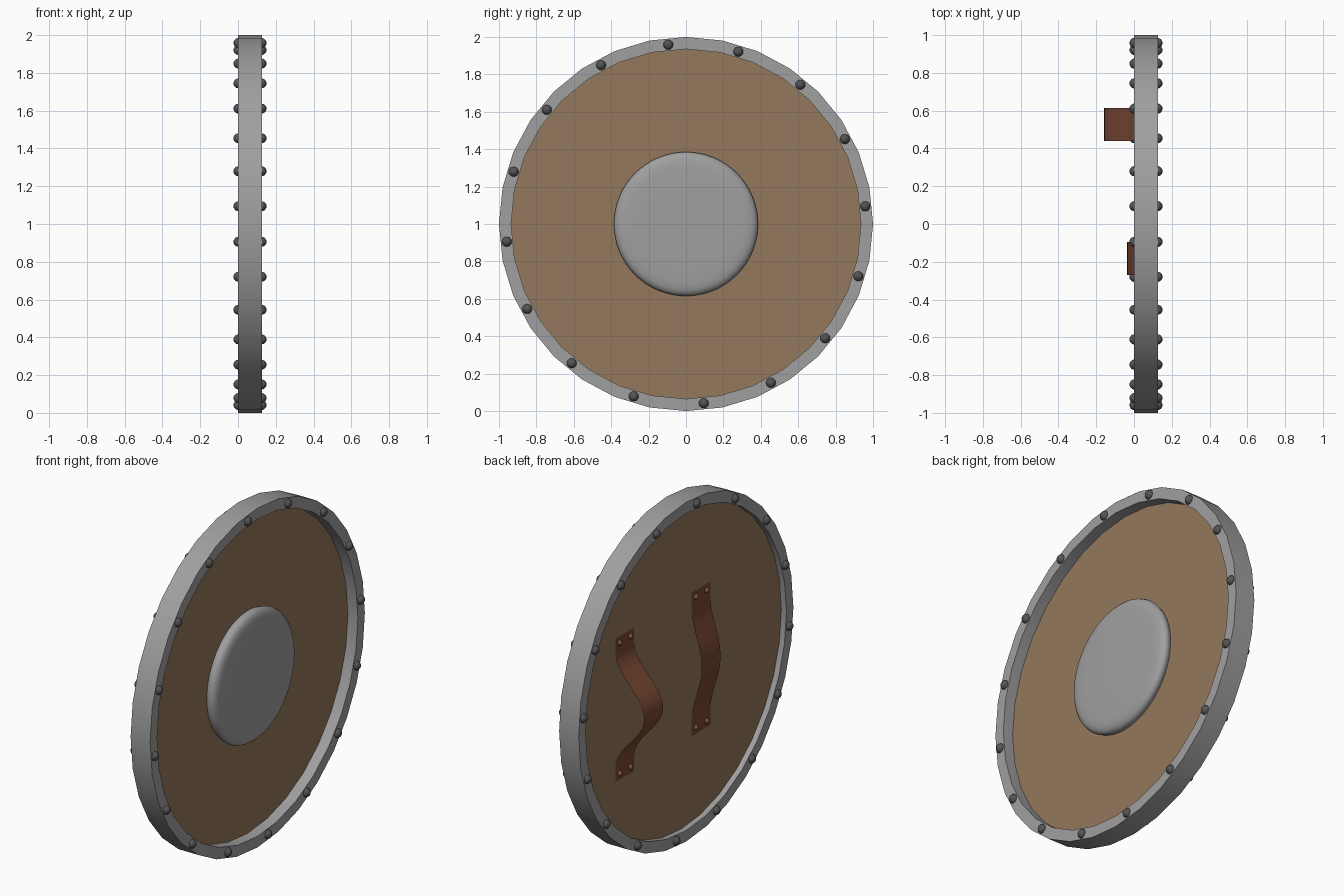
import bpy, bmesh, math
from mathutils import Matrix, Vector

if "Cube" in bpy.data.objects:
    bpy.data.objects.remove(bpy.data.objects["Cube"])


def material(name, rgb):
    m = bpy.data.materials.new(name)
    m.diffuse_color = (*rgb, 1)
    m.use_nodes = True
    m.node_tree.nodes["Principled BSDF"].inputs["Base Color"].default_value = m.diffuse_color
    return m


STEEL = material("steel grey", (0.35, 0.35, 0.35))
WOOD = material("wood brown", (0.30, 0.19, 0.11))
DARK = material("dark iron", (0.09, 0.09, 0.09))
LEATHER = material("leather brown", (0.19, 0.065, 0.033))
COPPER = material("copper stud", (0.22, 0.09, 0.05))


def finish(bm, name, mat, angle=35, normals=True):
    # smooth shading with sharp edges kept above the given angle
    if normals:
        bmesh.ops.recalc_face_normals(bm, faces=bm.faces)
    for f in bm.faces:
        f.smooth = True
    for e in bm.edges:
        e.smooth = e.calc_face_angle(0) < math.radians(angle)
    me = bpy.data.meshes.new(name)
    bm.to_mesh(me)
    bm.free()
    me.materials.append(mat)
    ob = bpy.data.objects.new(name, me)
    bpy.context.collection.objects.link(ob)
    return ob


def lathe(name, profile, segs, mat, closed=False):
    # spin (radius, x) points around the x axis through z = 1
    bm = bmesh.new()
    rings = []
    for r, x in profile:
        ring = []
        for i in range(segs):
            a = 2 * math.pi * i / segs
            ring.append(bm.verts.new((x, r * math.sin(a), 1 + r * math.cos(a))))
        rings.append(ring)
    pairs = list(zip(rings, rings[1:]))
    if closed:
        pairs.append((rings[-1], rings[0]))
    else:
        bm.faces.new(rings[0])
        bm.faces.new(rings[-1])
    for p, q in pairs:
        for i in range(segs):
            j = (i + 1) % segs
            bm.faces.new((p[i], p[j], q[j], q[i]))
    return finish(bm, name, mat)


def studs(name, points, radius, mat):
    bm = bmesh.new()
    for p in points:
        m = Matrix.Translation(Vector(p)) @ Matrix.Rotation(math.pi / 2, 4, 'Y')
        bmesh.ops.create_uvsphere(bm, u_segments=14, v_segments=10,
                                  radius=radius, matrix=m)
    return finish(bm, name, mat, 60)


BACK, FRONT, THICK = 0.033, 0.062, 0.127

# Metal rim, wooden board and rounded central boss
lathe("rim", [(1, 0), (1, THICK), (0.935, THICK), (0.935, 0)], 32, STEEL, True)
lathe("board", [(0.94, BACK), (0.94, FRONT)], 32, WOOD)
lathe("boss", [(0.375, FRONT - 0.01), (0.383, 0.075), (0.385, 0.085), (0.38, 0.099),
               (0.368, 0.110), (0.35, 0.117), (0.32, 0.121), (0.25, 0.123),
               (0.12, 0.124)], 64, STEEL)

# Rim rivets on both faces
pts = []
for k in range(16):
    a = math.radians(-5.625 + 22.5 * k)
    for x in (0.003, THICK - 0.003):
        pts.append((x, 0.963 * math.sin(a), 1 + 0.963 * math.cos(a)))
studs("rim_rivets", pts, 0.027, DARK)


# Leather straps: thin sheets bowing out from the back of the board
def strap(name, y, peak):
    base, half, bow, n = BACK - 0.003, 0.423, 0.335, 40
    bm = bmesh.new()
    rows = []
    for i in range(n + 1):
        z = -half + 2 * half * i / n
        t = math.cos(math.pi * z / (2 * bow)) ** 2 if abs(z) < bow else 0
        x = base + (peak - base) * t
        rows.append([bm.verts.new((x, y + s * 0.0875, 1 + z)) for s in (-1, 1)])
    for p, q in zip(rows, rows[1:]):
        bm.faces.new((p[0], q[0], q[1], p[1]))   # faces -x
    finish(bm, name, LEATHER, normals=False)
    studs(name + "_studs", [(base, y + sy * 0.05, 1 + sz * 0.385)
                            for sy in (-1, 1) for sz in (-1, 1)], 0.016, COPPER)


strap("arm_strap", 0.527, -0.158)
strap("hand_strap", -0.183, -0.036)
